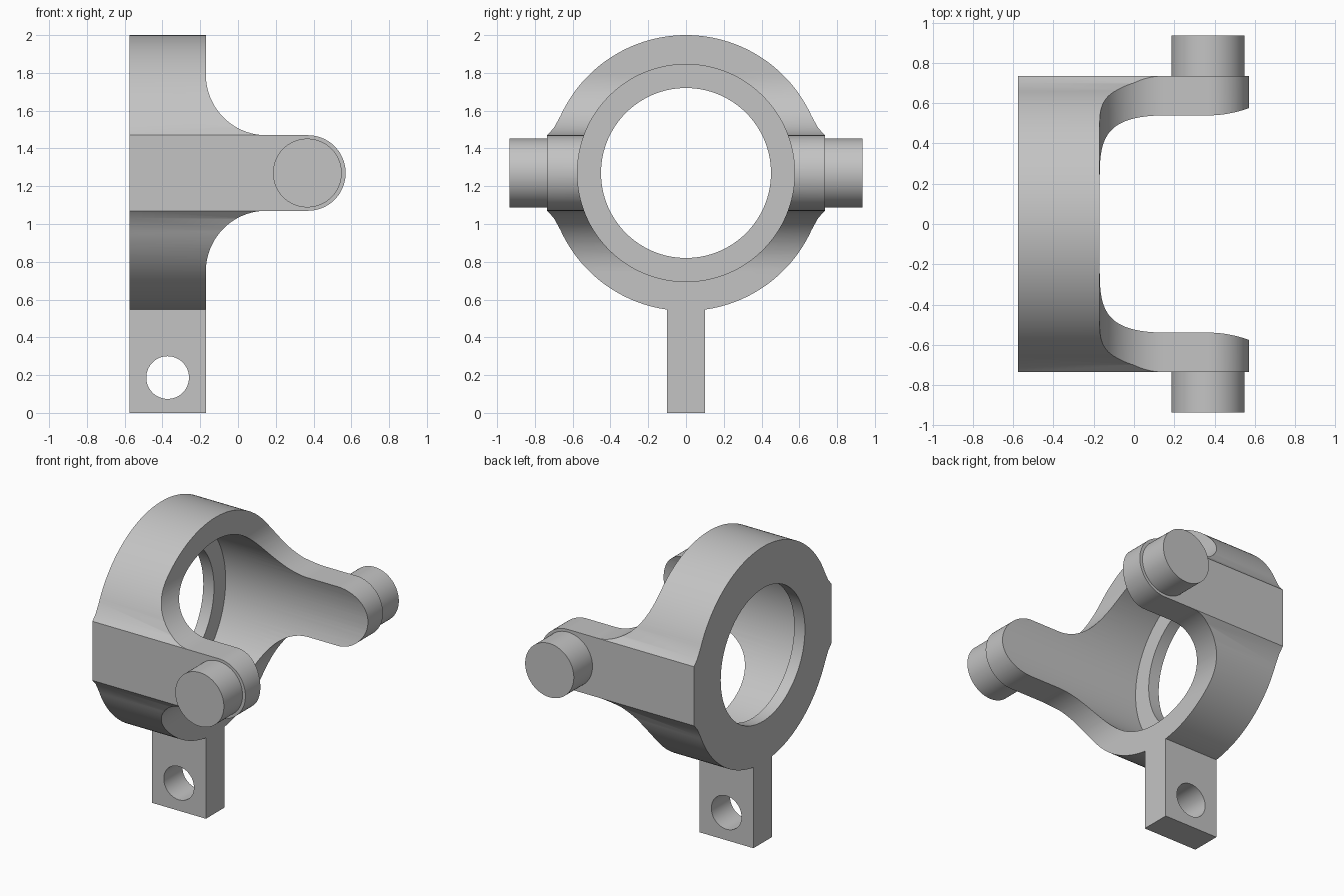
import bpy, bmesh
from math import sin, cos, radians
from mathutils import Vector

if "Cube" in bpy.data.objects:
    bpy.data.objects.remove(bpy.data.objects["Cube"])

AXIS_Z = 1.27                 # height of the ring axis
BACK, FRONT = -0.575, -0.17   # ring width along x
OUTER, BORE, LIP = 0.73, 0.575, 0.45
FLAT = 0.735                  # half width over the side flats
ARM = 0.2                     # half height of the arms
TIP_X = 0.37                  # centre of the rounded arm ends
PIN_R = 0.182

steel = bpy.data.materials.new("light grey metal")
steel.use_nodes = True
colour = (0.55, 0.55, 0.55, 1)
steel.diffuse_color = colour
steel.node_tree.nodes["Principled BSDF"].inputs["Base Color"].default_value = colour


def arc(u, v, r, a0, a1, n):
    steps = [radians(a0 + (a1 - a0) * i / n) for i in range(n + 1)]
    return [(u + r * cos(a), v + r * sin(a)) for a in steps]


def prism(name, points, axis, lo, hi):
    """Extrude a closed profile: (y, z) along x, or (x, z) along y."""
    place = (lambda u, v: (lo, u, v)) if axis == "x" else (lambda u, v: (u, lo, v))
    bm = bmesh.new()
    face = bm.faces.new([bm.verts.new(place(u, v)) for u, v in points])
    made = bmesh.ops.extrude_face_region(bm, geom=[face])["geom"]
    shift = Vector((hi - lo, 0, 0)) if axis == "x" else Vector((0, hi - lo, 0))
    bmesh.ops.translate(bm, vec=shift, verts=[e for e in made if isinstance(e, bmesh.types.BMVert)])
    bmesh.ops.recalc_face_normals(bm, faces=bm.faces)
    mesh = bpy.data.meshes.new(name)
    bm.to_mesh(mesh)
    bm.free()
    mesh.materials.append(steel)
    obj = bpy.data.objects.new(name, mesh)
    bpy.context.collection.objects.link(obj)
    return obj


def disc(name, u, v, r, axis, lo, hi, n=96):
    return prism(name, arc(u, v, r, 0, 360, n)[:-1], axis, lo, hi)


def combine(target, tool, operation):
    mod = target.modifiers.new(operation, "BOOLEAN")
    mod.operation, mod.solver, mod.object = operation, "EXACT", tool
    bpy.context.view_layer.update()
    result = bpy.data.meshes.new_from_object(
        target.evaluated_get(bpy.context.evaluated_depsgraph_get()))
    target.modifiers.clear()
    target.data = result
    bpy.data.objects.remove(tool)


def smooth(obj):
    bpy.ops.object.select_all(action="DESELECT")
    obj.select_set(True)
    bpy.context.view_layer.objects.active = obj
    bpy.ops.object.shade_smooth_by_angle()


# Ring outline with flared side flats
flare = [(0.70, 0.238), (FLAT, ARM)]
upper = [(-y, z) for y, z in reversed(flare)]
right_flare = [(y, AXIS_Z + z) for y, z in reversed(flare)]
left_flare = [(y, AXIS_Z + z) for y, z in reversed(upper)]
top = right_flare + arc(0, AXIS_Z, OUTER, 24.5, 155.5, 80) + left_flare
bottom = [(-y, 2 * AXIS_Z - z) for y, z in top]
yoke = prism("yoke_body", top + bottom, "x", BACK, 0.7)

# Side silhouette: wide ring, filleted into two round-ended arms
R = 0.32
half = [(-0.8, AXIS_Z + 0.9), (FRONT, AXIS_Z + 0.9)]
half += arc(FRONT + R, AXIS_Z + ARM + R, R, 180, 270, 32)
half += arc(TIP_X, AXIS_Z, ARM, 90, 0, 24)
lower = [(x, 2 * AXIS_Z - z) for x, z in reversed(half[:-1])]
combine(yoke, prism("silhouette", half + lower, "y", -1, 1), "INTERSECT")

# Mounting leg with cross hole
leg_x = (BACK + FRONT) / 2
leg = prism("leg", [(-0.1, 0), (0.1, 0), (0.1, 0.62), (-0.1, 0.62)], "x", BACK, FRONT)
combine(yoke, leg, "UNION")
combine(yoke, disc("leg_hole", leg_x, 0.187, 0.113, "y", -1, 1, 64), "DIFFERENCE")

# Stepped bore leaving a thin lip at the closed end
combine(yoke, disc("bore", 0, AXIS_Z, BORE, "x", BACK + 0.08, 1, 128), "DIFFERENCE")
combine(yoke, disc("lip_hole", 0, AXIS_Z, LIP, "x", -1, 0, 128), "DIFFERENCE")
smooth(yoke)

# Trunnion pins on the outside of the arms
for name, side in (("front_pin", -1), ("back_pin", 1)):
    ends = sorted((side * 0.70, side * 0.935))
    smooth(disc(name, TIP_X - 0.003, AXIS_Z, PIN_R, "y", *ends, 72))
